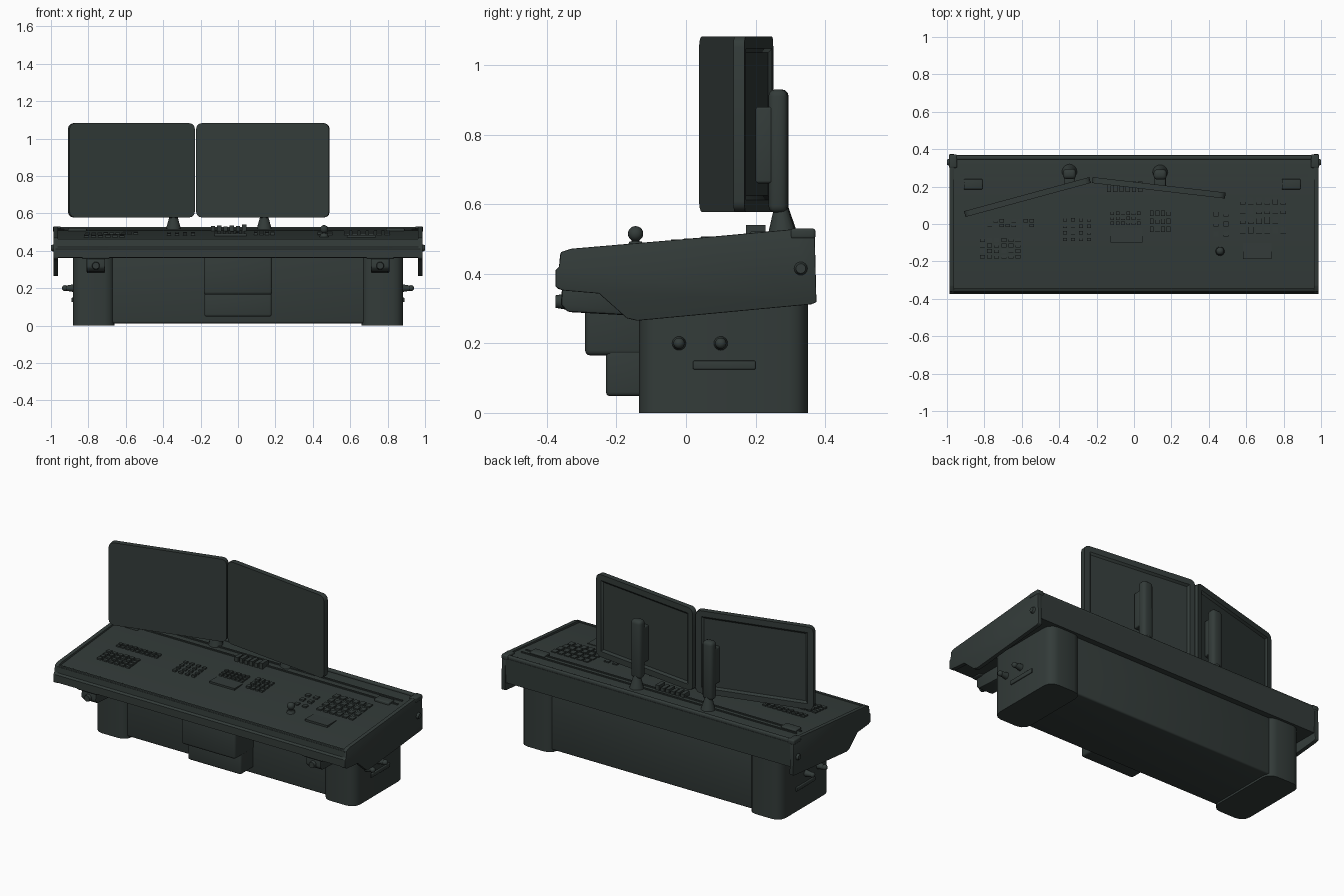
import bpy, bmesh, math, random
from mathutils import Matrix, Vector

cube = bpy.data.objects.get("Cube")
if cube:
    bpy.data.objects.remove(cube)
random.seed(4)

paint = bpy.data.materials.new("dark green grey")
paint.use_nodes = True
tone = (0.033, 0.044, 0.041, 1)
paint.diffuse_color = tone
bsdf = paint.node_tree.nodes["Principled BSDF"]
bsdf.inputs["Base Color"].default_value = tone
bsdf.inputs["Roughness"].default_value = 0.7


def finish(bm, name):
    bmesh.ops.recalc_face_normals(bm, faces=bm.faces)
    mesh = bpy.data.meshes.new(name)
    bm.to_mesh(mesh)
    bm.free()
    mesh.materials.append(paint)
    obj = bpy.data.objects.new(name, mesh)
    bpy.context.collection.objects.link(obj)
    bpy.ops.object.select_all(action='DESELECT')
    obj.select_set(True)
    bpy.context.view_layer.objects.active = obj
    bpy.ops.object.shade_smooth_by_angle(angle=math.radians(35))
    return obj


def add_box(bm, lo, hi):
    lo, hi = Vector(lo), Vector(hi)
    mat = Matrix.Translation((lo + hi) / 2) @ Matrix.Diagonal((*(hi - lo), 1))
    return bmesh.ops.create_cube(bm, size=1, matrix=mat)["verts"]


def round_edges(bm, radius, axis=None, segments=3):
    # axis limits the rounding to edges that run along it
    edges = [e for e in bm.edges if axis is None or
             abs((e.verts[0].co - e.verts[1].co).normalized()[axis]) > 0.9]
    bmesh.ops.bevel(bm, geom=edges, offset=radius, segments=segments,
                    affect='EDGES', profile=0.5)


def box(name, lo, hi, radius=0.0, axis=None):
    bm = bmesh.new()
    add_box(bm, lo, hi)
    if radius:
        round_edges(bm, radius, axis)
    return finish(bm, name)


def side_prism(name, profile, x0, x1, radius=0.0):
    bm = bmesh.new()
    face = bm.faces.new([bm.verts.new((x0, y, z)) for y, z in profile])
    ext = bmesh.ops.extrude_face_region(bm, geom=[face])["geom"]
    bmesh.ops.translate(bm, vec=(x1 - x0, 0, 0),
                        verts=[v for v in ext if isinstance(v, bmesh.types.BMVert)])
    if radius:
        round_edges(bm, radius, None, 2)
    return finish(bm, name)


def cone(name, start, end, r1, r2, sides=16):
    start, end = Vector(start), Vector(end)
    d = end - start
    mat = Matrix.Translation((start + end) / 2) @ d.to_track_quat('Z', 'Y').to_matrix().to_4x4()
    bm = bmesh.new()
    bmesh.ops.create_cone(bm, cap_ends=True, segments=sides, radius1=r1, radius2=r2,
                          depth=d.length, matrix=mat)
    return finish(bm, name)


def ball(name, centre, r):
    bm = bmesh.new()
    bmesh.ops.create_uvsphere(bm, u_segments=16, v_segments=10, radius=r,
                              matrix=Matrix.Translation(centre))
    return finish(bm, name)


def top_z(y):
    return 0.455 + (y + 0.36) * 0.095


# Pedestal: recessed middle between rounded end columns
box("pedestal_middle", (-0.7, -0.11, 0.012), (0.7, 0.33, 0.4), 0.01)
for s, side in ((1, "left"), (-1, "right")):
    xs = sorted((s * 0.66, s * 0.882))
    box("end_column_" + side, (xs[0], -0.135, 0), (xs[1], 0.35, 0.4), 0.055, 2)

# Drawer block under the front edge
box("drawer_upper", (-0.183, -0.29, 0.165), (0.183, -0.08, 0.38), 0.015)
box("drawer_lower", (-0.18, -0.23, 0.048), (0.18, -0.08, 0.2), 0.012)

# Sloping console slab
side_prism("console_top", [(-0.362, top_z(-0.36)), (-0.365, 0.42), (-0.375, 0.41),
                           (-0.375, 0.365), (-0.355, 0.36), (0.365, 0.36),
                           (0.37, 0.51), (0.31, top_z(0.31))], -0.975, 0.975)

# Cheeks, lugs, brackets
cheek = [(-0.36, 0.462), (-0.33, 0.472), (0.0, 0.5), (0.31, 0.528), (0.37, 0.515),
         (0.375, 0.318), (0.36, 0.312), (-0.14, 0.265), (-0.17, 0.272),
         (-0.25, 0.343), (-0.355, 0.352), (-0.375, 0.362), (-0.375, 0.41), (-0.365, 0.42)]
for s, side in ((1, "left"), (-1, "right")):
    side_prism("cheek_" + side, cheek, s * 0.962, s * 0.987, 0.003)
    cone("cheek_lug_" + side, (s * 0.98, 0.33, 0.415), (s * 1.0, 0.33, 0.415), 0.022, 0.014)
    box("corner_cap_" + side, (s * 0.968 - 0.022, 0.3, 0.5), (s * 0.968 + 0.022, 0.372, 0.53), 0.008)
    # Side handle with two knobs on the end column
    for y in (-0.02, 0.1):
        cone("side_stud_" + side, (s * 0.87, y, 0.2), (s * 0.93, y, 0.2), 0.022, 0.012)
        ball("side_knob_" + side, (s * 0.925, y, 0.2), 0.016)
    box("side_plate_" + side, (s * 0.882 - 0.008, 0.02, 0.125),
        (s * 0.882 + 0.008, 0.2, 0.15), 0.004)
    # Front latch bracket
    x = s * 0.76
    box("bracket_plate_" + side, (x - 0.075, -0.372, 0.355), (x + 0.075, -0.3, 0.42), 0.01)
    side_prism("bracket_foot_" + side, [(-0.355, 0.38), (-0.36, 0.31), (-0.34, 0.29),
                                        (-0.16, 0.28), (-0.1, 0.38)], x - 0.05, x + 0.05, 0.008)
    cone("bracket_bolt_" + side, (x, -0.375, 0.32), (x, -0.34, 0.32), 0.018, 0.024)

# Rails framing the work surface
box("back_rail", (-0.97, 0.345, 0.5), (0.97, 0.368, 0.527), 0.006)
for y in (0.215, 0.26):
    box("surface_rib", (-0.93, y - 0.005, top_z(y) - 0.01), (0.93, y + 0.005, top_z(y) + 0.006))
box("front_rail", (-0.965, -0.36, 0.44), (0.965, -0.345, 0.463), 0.004)
for x in (-0.86, 0.84):
    box("hatch", (x - 0.05, 0.185, 0.49), (x + 0.05, 0.24, 0.522), 0.005)


# Control groups laid out as grids of small blocks on the slope
def controls(name, x0, x1, y0, y1, cols, rows, height, fill=0.7):
    bm = bmesh.new()
    dx, dy = (x1 - x0) / cols, (y1 - y0) / rows
    for i in range(cols):
        for j in range(rows):
            x, y = x0 + (i + 0.5) * dx, y0 + (j + 0.5) * dy
            w, d = dx * fill / 2, dy * fill / 2
            h = height * random.uniform(0.6, 1)
            add_box(bm, (x - w, y - d, top_z(y) - 0.012), (x + w, y + d, top_z(y) + h))
    finish(bm, name)


controls("left_switch_row", -0.82, -0.53, -0.02, 0.03, 9, 2, 0.01)
controls("left_switch_bank", -0.83, -0.6, -0.19, -0.07, 6, 4, 0.01)
controls("round_button_bank", -0.39, -0.22, -0.1, 0.04, 4, 4, 0.012, 0.5)
controls("keypad", -0.13, 0.04, -0.01, 0.07, 6, 3, 0.012)
controls("centre_screen", -0.13, 0.05, -0.1, -0.02, 1, 1, 0.008, 0.95)
controls("slider_bank", 0.08, 0.2, -0.05, 0.08, 4, 3, 0.012)
controls("right_switch_bank", 0.56, 0.82, -0.06, 0.15, 6, 4, 0.01)
controls("right_panel", 0.58, 0.74, -0.19, -0.1, 1, 1, 0.008, 0.95)
controls("right_small_keys", 0.41, 0.52, -0.08, 0.08, 2, 3, 0.01, 0.5)
controls("rear_toggle_row", -0.15, 0.05, 0.16, 0.24, 6, 1, 0.034)

# Joystick
cone("joystick_base", (0.46, -0.145, 0.46), (0.46, -0.145, 0.492), 0.03, 0.018)
cone("joystick_stem", (0.46, -0.145, 0.48), (0.46, -0.145, 0.515), 0.011, 0.011)
ball("joystick_ball", (0.46, -0.145, 0.515), 0.022)


# Monitors: rounded slab, raised rear frame
def monitor(name, a, b):
    a, b = Vector((*a, 0)), Vector((*b, 0))
    along = (b - a).normalized()
    place = Matrix.Translation((a + b) / 2 + Vector((0, 0, 0.83))) @ \
        Matrix.Rotation(math.atan2(along.y, along.x), 4, 'Z')
    w = (b - a).length / 2
    bm = bmesh.new()
    add_box(bm, (-w, -0.016, -0.252), (w, 0.016, 0.252))
    round_edges(bm, 0.03, 1)
    back = max(bm.faces, key=lambda f: f.calc_center_median().y)
    bmesh.ops.inset_region(bm, faces=[back], thickness=0.035)
    bmesh.ops.inset_region(bm, faces=[back], thickness=0.012, depth=-0.01)
    bm.transform(place)
    finish(bm, name)


monitor("monitor_right", (-0.905, 0.053), (-0.235, 0.235))
monitor("monitor_left", (-0.222, 0.235), (0.488, 0.152))

# Monitor arms on tapered feet
for x, y, front in ((-0.345, 0.265, 0.205), (0.14, 0.262, 0.2)):
    cone("arm_foot", (x, y + 0.015, 0.5), (x, y + 0.01, 0.595), 0.045, 0.018)
    box("arm_post", (x - 0.035, y - 0.025, 0.575), (x + 0.035, y + 0.03, 0.93), 0.02)
    box("arm_mount", (x - 0.03, front, 0.66), (x + 0.03, y, 0.88), 0.008)
